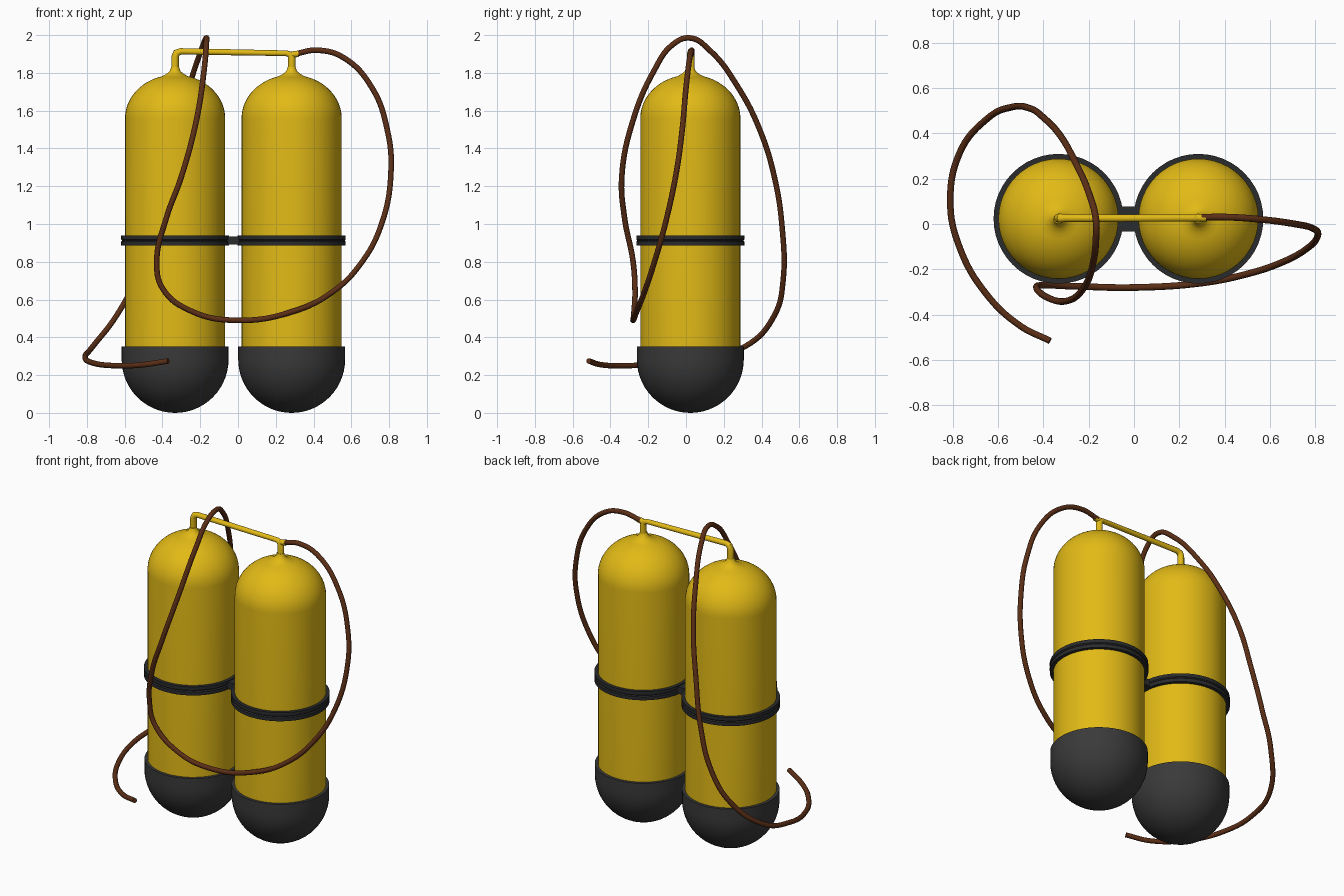
import bpy
import bmesh
from math import sin, cos, pi
from mathutils import Vector

default_cube = bpy.data.objects.get("Cube")
if default_cube:
    bpy.data.objects.remove(default_cube, do_unlink=True)


def make_material(name, colour):
    material = bpy.data.materials.new(name)
    material.use_nodes = True
    material.diffuse_color = (*colour, 1)
    shader = material.node_tree.nodes["Principled BSDF"]
    shader.inputs["Base Color"].default_value = (*colour, 1)
    return material


yellow = make_material("tank yellow", (0.76, 0.49, 0.008))
charcoal = make_material("boot charcoal", (0.042, 0.042, 0.042))
black = make_material("band black", (0.023, 0.024, 0.026))
brown = make_material("hose brown", (0.105, 0.028, 0.008))

TANK_Y = 0.023
TANK_SIDES = {"right": -0.333, "left": 0.284}
TANK_RADIUS = 0.265
BOOT_RADIUS = 0.283


def smooth(obj):
    bpy.ops.object.select_all(action="DESELECT")
    obj.select_set(True)
    bpy.context.view_layer.objects.active = obj
    bpy.ops.object.shade_smooth_by_angle(angle=pi / 5)


def add_mesh(name, bm, material, location):
    bmesh.ops.recalc_face_normals(bm, faces=bm.faces)
    mesh = bpy.data.meshes.new(name)
    bm.to_mesh(mesh)
    bm.free()
    mesh.materials.append(material)
    obj = bpy.data.objects.new(name, mesh)
    obj.location = location
    bpy.context.collection.objects.link(obj)
    smooth(obj)
    return obj


def lathe(name, profile, material, x, closed=False):
    """Spin a (radius, height) profile around the vertical axis."""
    bm = bmesh.new()
    verts = [bm.verts.new((radius, 0, z)) for radius, z in profile]
    edges = [bm.edges.new(pair) for pair in zip(verts, verts[1:])]
    if closed:
        edges.append(bm.edges.new((verts[-1], verts[0])))
    bmesh.ops.spin(bm, geom=verts + edges, cent=(0, 0, 0), axis=(0, 0, 1),
                   angle=2 * pi, steps=48, use_merge=False)
    bmesh.ops.remove_doubles(bm, verts=bm.verts, dist=0.0001)
    return add_mesh(name, bm, material, (x, TANK_Y, 0))


def tube(name, points, radius, material, handle, scales=None):
    """Sweep a round section along a path."""
    curve = bpy.data.curves.new(name, "CURVE")
    curve.dimensions = "3D"
    curve.bevel_depth = radius
    curve.bevel_resolution = 4
    curve.resolution_u = 8
    curve.use_fill_caps = True
    spline = curve.splines.new("BEZIER")
    spline.bezier_points.add(len(points) - 1)
    for knot, position in zip(spline.bezier_points, points):
        knot.co = Vector(position)
    for i, knot in enumerate(spline.bezier_points):
        knot.handle_left_type = knot.handle_right_type = handle
        knot.radius = scales[i] if scales else 1
    curve.materials.append(material)
    obj = bpy.data.objects.new(name, curve)
    bpy.context.collection.objects.link(obj)
    bpy.ops.object.select_all(action="DESELECT")
    obj.select_set(True)
    bpy.context.view_layer.objects.active = obj
    bpy.ops.object.convert(target="MESH")
    smooth(bpy.context.view_layer.objects.active)


def arc(radius, height, centre, start, end, steps=14):
    """Quarter ellipse of profile points."""
    angles = [start + (end - start) * i / steps for i in range(steps + 1)]
    return [(max(radius * cos(a), 0), centre + height * sin(a)) for a in angles]


# Cylinder with a domed shoulder that flares into the neck
dome = [p for p in arc(TANK_RADIUS, 0.23, 1.56, 0, pi / 2, 18) if p[0] > 0.06]
tank_profile = [(0, 0.3), (TANK_RADIUS, 0.3)] + dome
tank_profile += [(0.045, 1.795), (0.028, 1.81), (0.021, 1.83), (0, 1.83)]

# Rounded boot with a thin rim
boot_profile = arc(BOOT_RADIUS, 0.283, 0.283, -pi / 2, 0)
boot_profile += [(BOOT_RADIUS, 0.352), (0.262, 0.352)]

# Strap with a shallow groove along its middle
band_profile = [(0.26, 0.885), (0.286, 0.885), (0.286, 0.907), (0.28, 0.9125),
                (0.286, 0.918), (0.286, 0.94), (0.26, 0.94)]

for side, x in TANK_SIDES.items():
    lathe(side + "_tank", tank_profile, yellow, x)
    lathe(side + "_boot", boot_profile, charcoal, x)
    lathe(side + "_band", band_profile, black, x, closed=True)

# Link between the two bands
bm = bmesh.new()
bmesh.ops.create_cube(bm, size=1)
bmesh.ops.scale(bm, vec=(0.09, 0.11, 0.044), verts=bm.verts)
add_mesh("band_link", bm, black, (-0.024, TANK_Y, 0.9125))

# Valve pipe joining the necks
pipe_path = [(-0.333, 1.8), (-0.333, 1.885), (-0.325, 1.906), (-0.303, 1.914),
             (0.255, 1.904), (0.276, 1.898), (0.284, 1.88), (0.284, 1.8)]
tube("valve_pipe", [(x, TANK_Y + 0.003, z) for x, z in pipe_path], 0.02, yellow,
     "VECTOR", [1, 1, 1, 0.85, 0.75, 0.9, 1, 1])
tube("hose_fitting", [(0.27, 0.027, 1.895), (0.32, 0.027, 1.901)], 0.017,
     yellow, "VECTOR")

# Breathing hose: side loop, front sweep, over the top and down the back
hose_path = [
    (0.3, 0.03, 1.9), (0.42, 0.03, 1.92), (0.56, 0.02, 1.88),
    (0.71, 0, 1.72), (0.79, -0.02, 1.5), (0.81, -0.05, 1.28),
    (0.76, -0.11, 1), (0.65, -0.17, 0.79), (0.5, -0.22, 0.64),
    (0.3, -0.26, 0.54), (0, -0.28, 0.49), (-0.25, -0.275, 0.54),
    (-0.4, -0.27, 0.66), (-0.43, -0.28, 0.8), (-0.38, -0.325, 1.03),
    (-0.3, -0.34, 1.25), (-0.22, -0.28, 1.55), (-0.18, -0.17, 1.81),
    (-0.168, -0.07, 1.95), (-0.168, 0.02, 1.985), (-0.195, 0.125, 1.92),
    (-0.26, 0.275, 1.725), (-0.325, 0.39, 1.5), (-0.4, 0.47, 1.24),
    (-0.46, 0.51, 0.97), (-0.54, 0.515, 0.71), (-0.64, 0.47, 0.52),
    (-0.77, 0.31, 0.35), (-0.81, 0.1, 0.295), (-0.77, -0.1, 0.265),
    (-0.65, -0.31, 0.25), (-0.5, -0.45, 0.255), (-0.37, -0.515, 0.275),
]
tube("breathing_hose", hose_path, 0.0148, brown, "AUTO")
